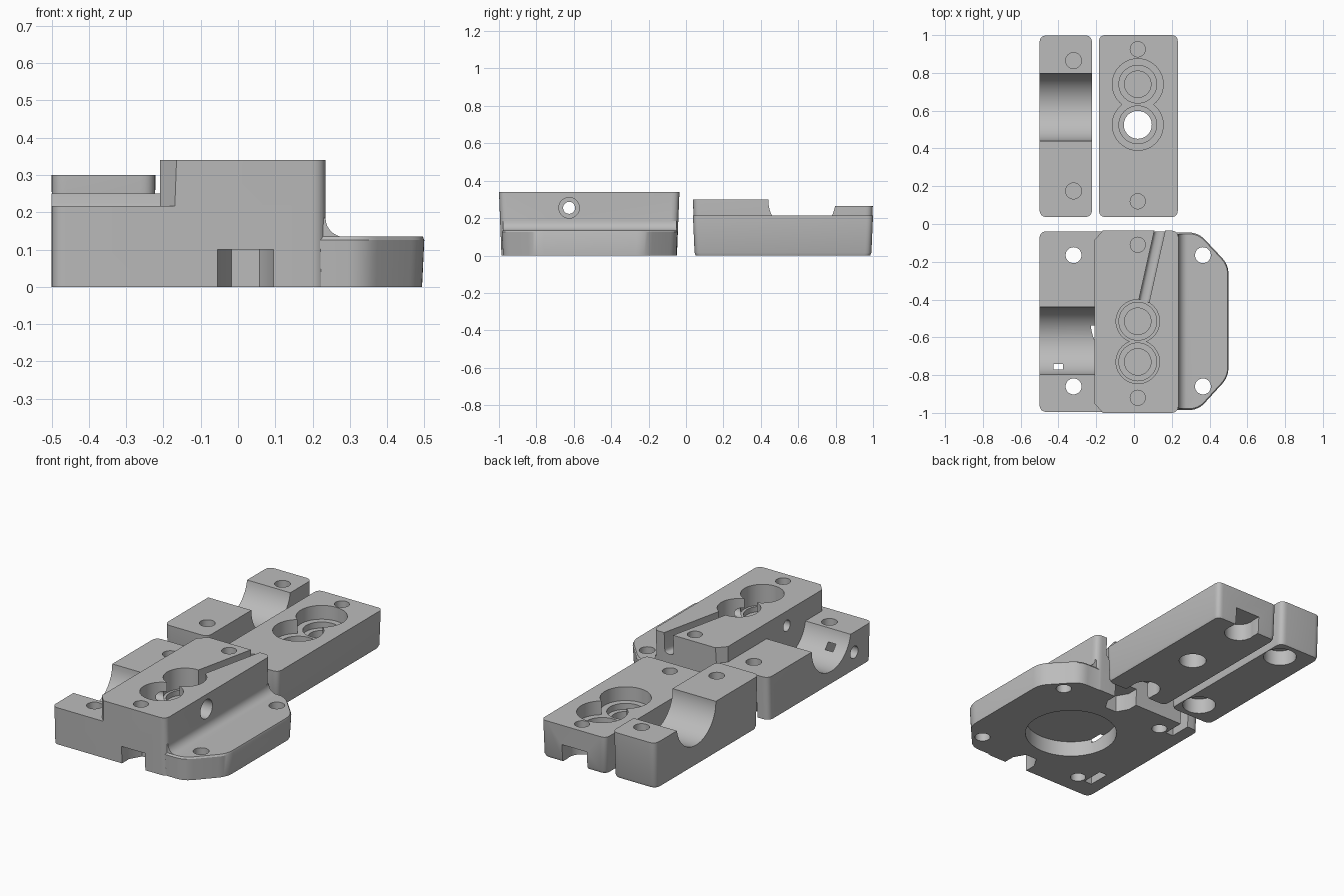
import bpy
import bmesh
import math
from mathutils import Matrix, Vector

if "Cube" in bpy.data.objects:
    bpy.data.objects.remove(bpy.data.objects["Cube"], do_unlink=True)

grey = bpy.data.materials.new("plain grey")
grey.use_nodes = True
grey.diffuse_color = (0.5, 0.5, 0.5, 1)
grey.node_tree.nodes["Principled BSDF"].inputs["Base Color"].default_value = grey.diffuse_color

ALONG_Y = Matrix.Rotation(math.pi / 2, 4, "X")  # turns an xy outline into an xz one


def finish(bm, name, matrix=None):
    if matrix:
        bm.transform(matrix)
    bmesh.ops.recalc_face_normals(bm, faces=bm.faces)
    mesh = bpy.data.meshes.new(name)
    bm.to_mesh(mesh)
    bm.free()
    mesh.materials.append(grey)
    obj = bpy.data.objects.new(name, mesh)
    bpy.context.collection.objects.link(obj)
    return obj


def rounded(points, r, steps=6):
    """Outline with every corner replaced by a smooth curve."""
    pts = [Vector(p) for p in points]
    out = []
    for i, p in enumerate(pts):
        ends = []
        for q in (pts[i - 1], pts[(i + 1) % len(pts)]):
            ends.append(p + (q - p).normalized() * r)
        for k in range(steps + 1):
            t = k / steps
            out.append(ends[0].lerp(p, t).lerp(p.lerp(ends[1], t), t))
    return out


def rect(x0, x1, y0, y1):
    return [(x0, y0), (x1, y0), (x1, y1), (x0, y1)]


def prism(name, outline, levels, matrix=None):
    """Solid through levels of (z, x scale, y scale) about the outline centre."""
    xs, ys = [p[0] for p in outline], [p[1] for p in outline]
    cx, cy = (min(xs) + max(xs)) / 2, (min(ys) + max(ys)) / 2
    bm = bmesh.new()
    rings = [[bm.verts.new((cx + (x - cx) * sx, cy + (y - cy) * sy, z))
              for x, y in outline] for z, sx, sy in levels]
    n = len(outline)
    for a, b in zip(rings, rings[1:]):
        for i in range(n):
            j = (i + 1) % n
            bm.faces.new((a[i], a[j], b[j], b[i]))
    bm.faces.new(rings[0][::-1])
    bm.faces.new(rings[-1])
    return finish(bm, name, matrix)


def slab(name, outline, z0, z1, matrix=None):
    return prism(name, outline, [(z0, 1, 1), (z1, 1, 1)], matrix)


def cylinder(x, y, r, z0, z1, sides=48):
    bm = bmesh.new()
    bmesh.ops.create_cone(bm, cap_ends=True, segments=sides, radius1=r, radius2=r, depth=z1 - z0)
    return finish(bm, "cutter", Matrix.Translation((x, y, (z0 + z1) / 2)))


def cylinder_x(y, z, r, x0, x1):
    bm = bmesh.new()
    bmesh.ops.create_cone(bm, cap_ends=True, segments=48, radius1=r, radius2=r, depth=x1 - x0)
    return finish(bm, "cutter", Matrix.Translation(((x0 + x1) / 2, y, z))
                  @ Matrix.Rotation(math.pi / 2, 4, "Y"))


def combine(target, tool, operation="DIFFERENCE"):
    mod = target.modifiers.new("combine", "BOOLEAN")
    mod.operation = operation
    mod.solver = "EXACT"
    mod.object = tool
    bpy.context.view_layer.objects.active = target
    bpy.ops.object.modifier_apply(modifier=mod.name)
    bpy.data.objects.remove(tool, do_unlink=True)


def cut(target, *tools):
    for tool in tools:
        combine(target, tool)


def smooth(obj):
    bpy.ops.object.select_all(action="DESELECT")
    obj.select_set(True)
    bpy.context.view_layer.objects.active = obj
    bpy.ops.object.shade_smooth_by_angle(angle=math.radians(30))


def gear_pocket(target, centres, outer, floors, top):
    """Stepped twin pocket: wide recess, bearing seat, shaft bore."""
    for radius, floor in zip((outer, 0.1, 0.07), floors):
        for y in centres:
            cut(target, cylinder(MID, y, radius, floor, top))


MID = 0.02          # x of the shafts and clamp bolts
BOLT = 0.042
SIDE = -0.32        # x of the rod clamp bolts

# Main body: tall gear block with a low rod clamp on one side
body = prism("main_body", rounded(rect(-0.5, 0.235, -1.0, -0.035), 0.04),
             [(0, 1, 0.972), (0.34, 1, 1)])
step = [(-0.7, -1.2), (-0.165, -1.2), (-0.165, -1.0), (-0.21, -0.95),
        (-0.21, -0.62), (-0.7, -0.62)]
cut(body, slab("cutter", step, 0.217, 0.5))
step = [(-0.7, -0.63), (-0.21, -0.63), (-0.21, -0.085), (-0.165, -0.035),
        (-0.165, 0.1), (-0.7, 0.1)]
cut(body, slab("cutter", step, 0.25, 0.5))

# Motor flange with a fillet up to the block
flange = [(0.1, -0.985), (0.34, -0.985), (0.5, -0.81), (0.5, -0.215), (0.34, -0.045), (0.1, -0.045)]
combine(body, prism("flange", rounded(flange, 0.05),
                    [(0, 0.97, 0.985), (0.125, 1, 1), (0.135, 0.98, 0.985)]), "UNION")
fillet = [(0.2, 0.1), (0.29, 0.1), (0.29, 0.134)]
for k in range(9):
    a = math.pi / 2 * k / 8
    fillet.append((0.285 - 0.05 * math.sin(a), 0.184 - 0.05 * math.cos(a)))
fillet.append((0.2, 0.184))
combine(body, slab("fillet", fillet, 0.052, 0.978, ALONG_Y), "UNION")

# Gear pockets, filament groove and feed hole
gear_pocket(body, (-0.515, -0.73), 0.115, (0.22, 0.19, 0.13), 0.5)
groove = rounded(rect(-0.028, 0.028, 0.22, 0.5), 0.025)
cut(body, slab("cutter", groove, 0, 0.45,
               Matrix.Translation((0.144, 0, 0)) @ Matrix.Rotation(-0.22, 4, "Z") @ ALONG_Y))
cut(body, cylinder_x(-0.625, 0.255, 0.055, 0.15, 0.4),
    cylinder_x(-0.625, 0.255, 0.032, -0.4, 0.2))

# Rod saddle and motor recess
cut(body, cylinder_x(-0.62, 0.25, 0.18, -0.7, -0.21))
cut(body, cylinder(MID, -0.515, 0.25, -0.1, 0.09, 64))

# Flange and clamp holes, with nut slots and side screws in the clamp
for y in (-0.165, -0.86):
    for x in (SIDE, 0.365):
        cut(body, cylinder(x, y, BOLT, -0.1, 0.5))
    cut(body, slab("cutter", rect(-0.425, -0.375, y - 0.01, y + 0.12), -0.1, 0.15),
        cylinder_x(y + 0.03, 0.1, 0.035, -0.7, -0.4))

# Hexagonal nut pockets open to the two ends, and blind bolt holes above them
for y, way in ((-0.92, -1), (-0.11, 1)):
    half = 0.075
    hexagon = [(MID - half, y), (MID - half / 2, y - way * 0.065),
               (MID + half / 2, y - way * 0.065), (MID + half, y),
               (MID + half, y + way * 0.2), (MID - half, y + way * 0.2)]
    cut(body, slab("cutter", hexagon, -0.1, 0.1), cylinder(MID, y, 0.04, 0.115, 0.5))
smooth(body)

# Gear cover plate
cover = prism("gear_cover", rounded(rect(-0.185, 0.232, 0.037, 1.0), 0.035),
              [(0, 0.955, 0.968), (0.015, 0.985, 0.982), (0.215, 1, 1)])
gear_pocket(cover, (0.525, 0.74), 0.135, (0.135, 0.1, 0.05), 0.4)
cut(cover, cylinder(MID, 0.525, 0.074, -0.1, 0.4))
for y, way in ((0.12, -1), (0.925, 1)):
    ends = sorted((y, y + way * 0.2))
    cut(cover, cylinder(MID, y, 0.082, -0.1, 0.1),
        slab("cutter", rect(MID - 0.08, MID + 0.08, *ends), -0.1, 0.1),
        cylinder(MID, y, 0.04, 0.115, 0.4))
smooth(cover)

# Separate rod clamp
clamp = prism("rod_clamp", rounded(rect(-0.5, -0.222, 0.037, 1.0), 0.04),
              [(0, 0.97, 0.966), (0.015, 0.995, 0.978), (0.3, 1, 1)])
cut(clamp, slab("cutter", rect(-0.7, 0, 0.62, 1.2), 0.265, 0.5),
    cylinder_x(0.62, 0.295, 0.18, -0.7, 0))
for y in (0.175, 0.865):
    cut(clamp, cylinder(SIDE, y, 0.09, -0.1, 0.09), cylinder(SIDE, y, BOLT, 0.105, 0.5))
cut(clamp, cylinder_x(0.16, 0.15, 0.038, -0.7, SIDE))
smooth(clamp)
